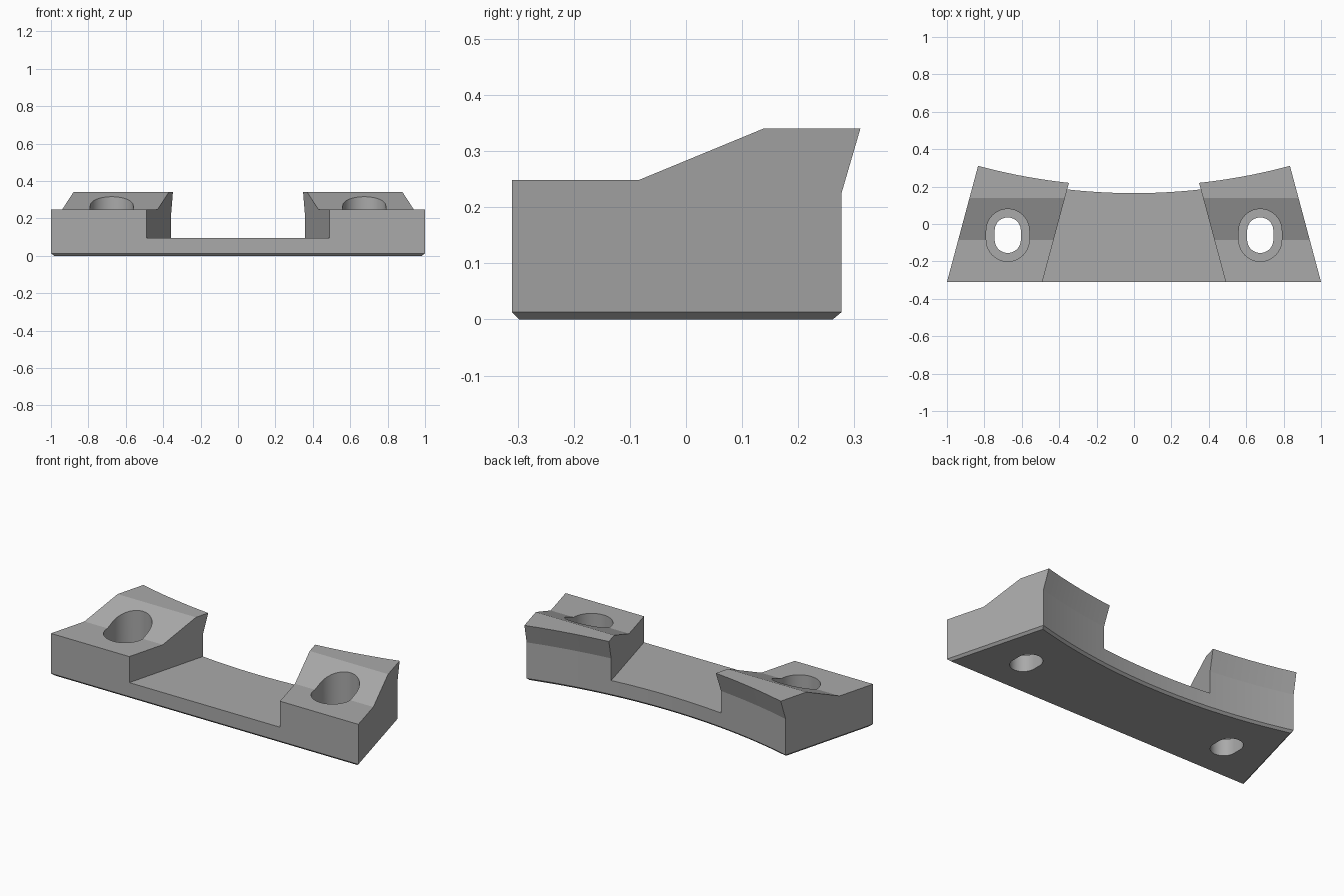
import bpy, bmesh, math

if "Cube" in bpy.data.objects:
    bpy.data.objects.remove(bpy.data.objects["Cube"])

FRONT, TAPER, RADIUS = -0.31, 0.268, 3.22

grey = bpy.data.materials.new("plain_grey")
grey.use_nodes = True
colour = (0.4, 0.4, 0.4, 1)
grey.diffuse_color = colour
grey.node_tree.nodes["Principled BSDF"].inputs["Base Color"].default_value = colour


def loft(name, layers):
    """Closed solid from a stack of rings with equal point counts."""
    bm = bmesh.new()
    rings = [[bm.verts.new(p) for p in layer] for layer in layers]
    n = len(rings[0])
    bm.faces.new(rings[0])
    bm.faces.new(rings[-1])
    for low, high in zip(rings, rings[1:]):
        for i in range(n):
            j = (i + 1) % n
            bm.faces.new((low[i], low[j], high[j], high[i]))
    bmesh.ops.recalc_face_normals(bm, faces=bm.faces)
    mesh = bpy.data.meshes.new(name)
    bm.to_mesh(mesh)
    bm.free()
    mesh.materials.append(grey)
    obj = bpy.data.objects.new(name, mesh)
    bpy.context.collection.objects.link(obj)
    return obj


def outline(z, inset=0.0, overhang=0.0, steps=32):
    """Tapered plan with a concave arc along the back."""
    def side(y):
        return 1 - TAPER * (y - FRONT) - inset * 1.035

    def arc(x):
        return 0.165 - inset + overhang + RADIUS - math.sqrt(RADIUS ** 2 - x * x)

    corner = 0.84
    for _ in range(8):
        corner = side(arc(corner))
    front = FRONT + inset
    points = [(-side(front), front, z), (side(front), front, z)]
    for i in range(steps + 1):
        x = corner * (1 - 2 * i / steps)
        points.append((x, arc(x), z))
    return points


def slot(z, radius, x, y=-0.06, half=0.025, steps=20):
    """Slot outline running front to back."""
    points = []
    for centre, start in ((y + half, 0), (y - half, math.pi)):
        for i in range(steps + 1):
            a = start + math.pi * i / steps
            points.append((x + radius * math.cos(a), centre + radius * math.sin(a), z))
    return points


# Body with chamfered base and flared back lip
bracket = loft("bracket_body", [
    outline(0, inset=0.013),
    outline(0.013),
    outline(0.225),
    outline(0.34, overhang=0.036),
])

# Sloped step above the front pads
step = [(-0.5, 0.248), (-0.085, 0.248), (0.138, 0.34), (0.138, 0.5), (-0.5, 0.5)]
cutters = [loft("step_cutter", [[(x, y, z) for y, z in step] for x in (-1.2, 1.2)])]

# Tapered central recess
recess = [(0.49 - TAPER * (y - FRONT), y) for y in (-0.5, 0.5)]
recess += [(-x, y) for x, y in reversed(recess)]
cutters.append(loft("recess_cutter", [[(x, y, z) for x, y in recess] for z in (0.095, 0.5)]))

# Counterbored mounting slots
for label, x in (("left", 0.675), ("right", -0.675)):
    for part, radius, bottom in (("hole", 0.07, -0.1), ("counterbore", 0.115, 0.095)):
        cutters.append(loft(f"{label}_{part}_cutter",
                            [slot(bottom, radius, x), slot(0.5, radius, x)]))

for cutter in cutters:
    cutter.hide_render = True
    cutter.hide_viewport = True
    cut = bracket.modifiers.new(cutter.name, 'BOOLEAN')
    cut.operation = 'DIFFERENCE'
    cut.solver = 'EXACT'
    cut.object = cutter

# Bake the cuts, then remove the cutters
graph = bpy.context.evaluated_depsgraph_get()
result = bpy.data.meshes.new_from_object(bracket.evaluated_get(graph))
bracket.modifiers.clear()
bracket.data = result
for cutter in cutters:
    bpy.data.objects.remove(cutter)

# Smooth arcs, keep edges sharp
bpy.ops.object.select_all(action='DESELECT')
bracket.select_set(True)
bpy.context.view_layer.objects.active = bracket
bpy.ops.object.shade_smooth_by_angle(angle=math.radians(15))
